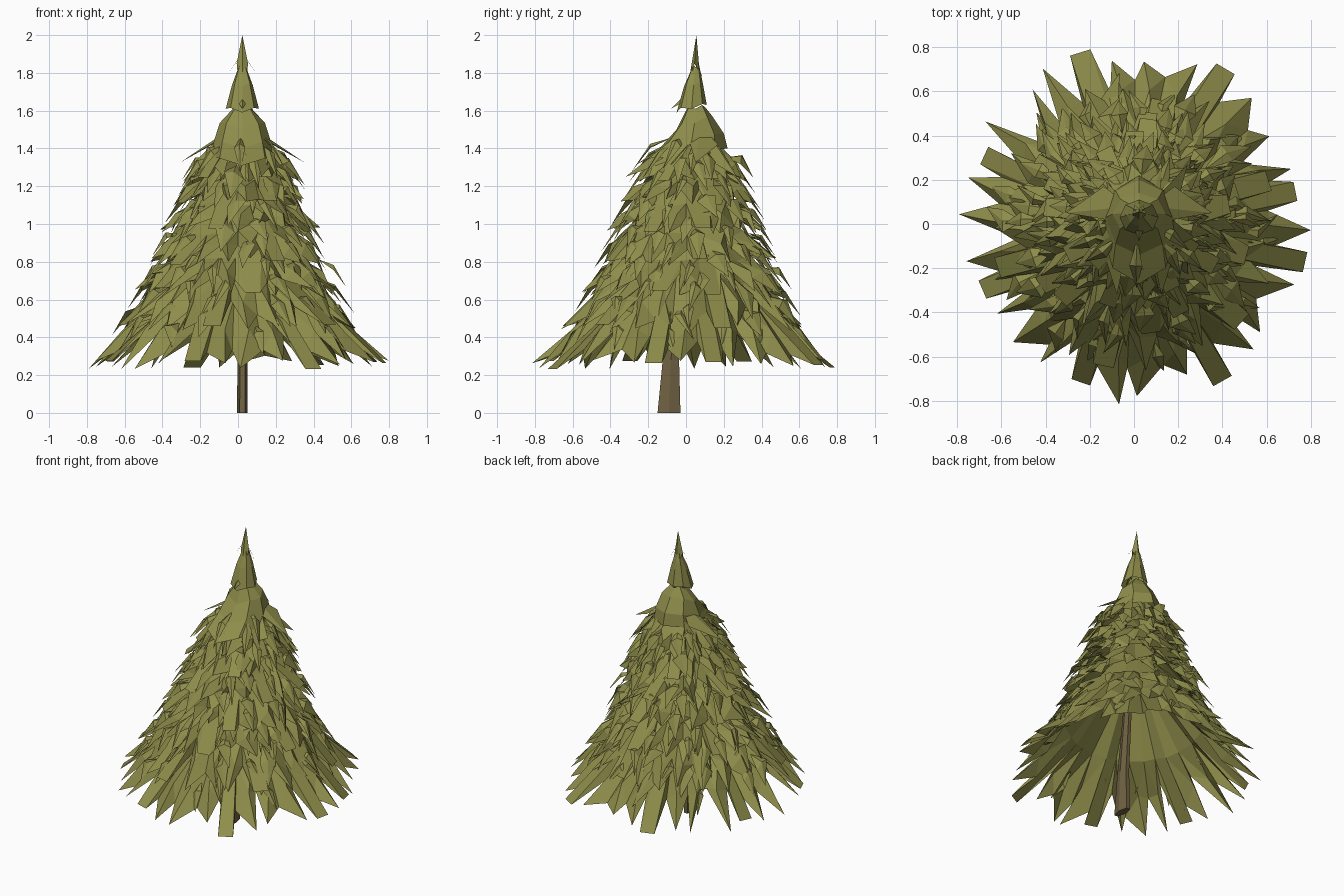
import bpy, bmesh, math, random
from mathutils import Vector

if "Cube" in bpy.data.objects:
    bpy.data.objects.remove(bpy.data.objects["Cube"])

random.seed(11)
R = random.uniform


def material(name, rgb):
    m = bpy.data.materials.new(name)
    m.diffuse_color = (*rgb, 1)
    m.use_nodes = True
    m.node_tree.nodes["Principled BSDF"].inputs["Base Color"].default_value = m.diffuse_color
    return m


GREEN = material("needles", (0.27, 0.265, 0.07))
BROWN = material("bark", (0.16, 0.12, 0.055))


def finish(bm, name, mat):
    me = bpy.data.meshes.new(name)
    bm.to_mesh(me)
    bm.free()
    me.materials.append(mat)
    ob = bpy.data.objects.new(name, me)
    bpy.context.collection.objects.link(ob)
    return ob


def polar(c, a, r, z):
    return Vector((c[0] + r * math.cos(a), c[1] + r * math.sin(a), z))


def skirt(name, c, n, top, mid, tip, notch, jit):
    """Ragged cone: top/mid/tip are (radius, z); notch is how far gaps cut up toward mid."""
    bm = bmesh.new()
    step = 2 * math.pi / n
    start = R(0, step)
    upper, middle, gap = [], [], []
    for i in range(n):
        a = start + i * step + R(-.2, .2) * step
        upper.append(bm.verts.new(polar(c, a, top[0], top[1])))
        k = R(-jit, jit)
        middle.append(bm.verts.new(polar(c, a, mid[0] + k * .5, mid[1] + k * .5)))
        t = 1 - notch * R(.3, 1)
        gap.append(bm.verts.new(polar(c, a, mid[0] + (tip[0] - mid[0]) * t - .02,
                                      mid[1] + (tip[1] - mid[1]) * t)))
    for i in range(n):
        j = (i + 1) % n
        bm.faces.new((upper[i], middle[i], middle[j], upper[j]))
        a = start + (i + .5) * step
        r, z = tip[0] + R(-jit, jit), tip[1] + R(0, jit)
        if i % 4 == 0:
            # blunt bough end
            p = bm.verts.new(polar(c, a - step * .28, r, z))
            q = bm.verts.new(polar(c, a + step * .28, r, z))
            bm.faces.new((middle[i], gap[i], p))
            bm.faces.new((middle[i], p, q, middle[j]))
            bm.faces.new((middle[j], q, gap[j]))
        else:
            # pointed bough end with a ridge
            p = bm.verts.new(polar(c, a + R(-.4, .4) * step, r, z))
            ridge = bm.verts.new(polar(c, a, (mid[0] + tip[0]) / 2 + .015,
                                       (mid[1] + tip[1]) / 2 + .03))
            bm.faces.new((middle[i], ridge, middle[j]))
            bm.faces.new((middle[i], gap[i], ridge))
            bm.faces.new((gap[i], p, ridge))
            bm.faces.new((ridge, p, gap[j]))
            bm.faces.new((ridge, gap[j], middle[j]))
    return finish(bm, name, GREEN)


# bark: leaning tapered five-sided trunk
bm = bmesh.new()
rings = []
for y, hx, hy, z in ((-.09, .028, .07, 0), (-.08, .026, .05, .28),
                     (-.04, .022, .035, .7), (.03, .012, .02, 1.3)):
    rings.append([bm.verts.new((.023 + hx * math.cos(k * math.tau / 6),
                                y + hy * math.sin(k * math.tau / 6), z)) for k in range(6)])
for lo, hi in zip(rings, rings[1:]):
    for k in range(6):
        bm.faces.new((lo[k], lo[(k + 1) % 6], hi[(k + 1) % 6], hi[k]))
bm.faces.new(rings[0][::-1])
bm.faces.new(rings[-1])
finish(bm, "trunk", BROWN)

# stacked tiers of drooping boughs, from the ground up
TIERS = [
    ((0, 0), 30, (.20, .84), (.42, .59), (.77, .23), .65, .05),
    ((0, 0), 24, (.20, .92), (.38, .70), (.62, .42), .7, .05),
    ((0, 0), 22, (.18, 1.00), (.34, .82), (.53, .62), .7, .04),
    ((0, 0), 20, (.16, 1.12), (.31, .95), (.46, .78), .7, .04),
    ((.01, .01), 18, (.14, 1.24), (.27, 1.10), (.40, .95), .7, .035),
    ((.02, .02), 16, (.11, 1.36), (.22, 1.24), (.34, 1.10), .7, .03),
    ((.02, .03), 14, (.09, 1.47), (.18, 1.36), (.28, 1.22), .7, .03),
]
for i, t in enumerate(TIERS):
    skirt("bough_tier_%d" % (i + 1), *t)

# loose needle sprays breaking up the outline
bm = bmesh.new()
for i in range(150):
    z = .32 + 1.0 * (i / 150)
    rad = .69 - .43 * (z - .3)
    if z > .6:
        rad = .56 - .40 * (z - .6)
    a = i * 2.39996 + R(-.2, .2)
    c = (.02 * (z - .3), .03 * (z - .3))
    ln, w = R(.14, .24), R(.025, .055)
    rt = rad + R(-.03, .04)
    side = Vector((-math.sin(a), math.cos(a), R(-.6, .6))) * w
    root = polar(c, a, rt - ln, z + ln * R(.6, .95))
    m = polar(c, a, rt - ln * .45, z + ln * .45 + .01)
    tip = polar(c, a + R(-.12, .12), rt, z - .02)
    v = [bm.verts.new(p) for p in (root, m + side, tip, m - side, m + Vector((0, 0, .02)))]
    for k in range(4):
        bm.faces.new((v[k], v[(k + 1) % 4], v[4]))
finish(bm, "needle_sprays", GREEN)

# crown: mirrored cap with winged lower boughs
CX = .023


def mirrored(name, faces):
    bm = bmesh.new()
    for f in faces:
        bm.faces.new([bm.verts.new((x, y, z)) for x, y, z in f])
    bmesh.ops.remove_doubles(bm, verts=bm.verts, dist=.0005)
    ob = finish(bm, name, GREEN)
    ob.location.x = CX
    ob.modifiers.new("mirror", 'MIRROR')


def strip(rows):
    """Quads between successive half-outlines running front to back."""
    out = []
    for a, b in zip(rows, rows[1:]):
        for k in range(len(a) - 1):
            out.append((a[k], b[k], b[k + 1], a[k + 1]))
    return out


def half_ring(rx, y0, y1, z0, z1):
    # front (-y) to back (+y), height varies from z0 to z1
    pts = []
    for k in range(5):
        t = k / 4
        pts.append((rx * math.sin(math.pi * t), y0 + (y1 - y0) * (1 - math.cos(math.pi * t)) / 2,
                    z0 + (z1 - z0) * t + (.015 if k % 2 else 0)))
    return pts


mirrored("crown_cap", strip([half_ring(.05, .0, .10, 1.60, 1.62),
                             half_ring(.12, -.05, .14, 1.50, 1.57),
                             half_ring(.15, -.14, .20, 1.40, 1.48),
                             half_ring(.17, -.27, .22, 1.31, 1.40)]))
mirrored("crown_wings", [
    ((.04, .08, 1.52), (.15, .02, 1.43), (.33, .05, 1.325)),
    ((.04, .08, 1.52), (.33, .05, 1.325), (.16, .17, 1.42)),
    ((.15, .02, 1.43), (.17, -.10, 1.30), (.25, -.06, 1.33)),
    ((.05, -.08, 1.44), (.17, -.10, 1.33), (.10, -.32, 1.25)),
    ((.10, .14, 1.45), (.18, .12, 1.34), (.22, .27, 1.25)),
])
mirrored("leader_skirt", strip([half_ring(.02, .03, .07, 1.82, 1.84),
                                half_ring(.055, -.01, .09, 1.73, 1.74),
                                half_ring(.088, -.05, .11, 1.59, 1.63)]))
mirrored("leader_tip", [
    ((0, .055, 2), (0, .03, 1.85), (.03, .045, 1.85)),
    ((0, .055, 2), (.03, .045, 1.85), (0, .07, 1.83)),
    ((0, .05, 1.91), (.03, .045, 1.86), (.08, .04, 1.785)),
    ((0, .03, 1.85), (.03, .045, 1.85), (.02, .02, 1.74)),
    ((0, .03, 1.85), (.02, .02, 1.74), (0, 0, 1.67)),
    ((0, .07, 1.83), (.03, .045, 1.85), (.02, .085, 1.78)),
    ((0, .06, 1.75), (.04, .03, 1.67), (0, -.08, 1.61)),
])
